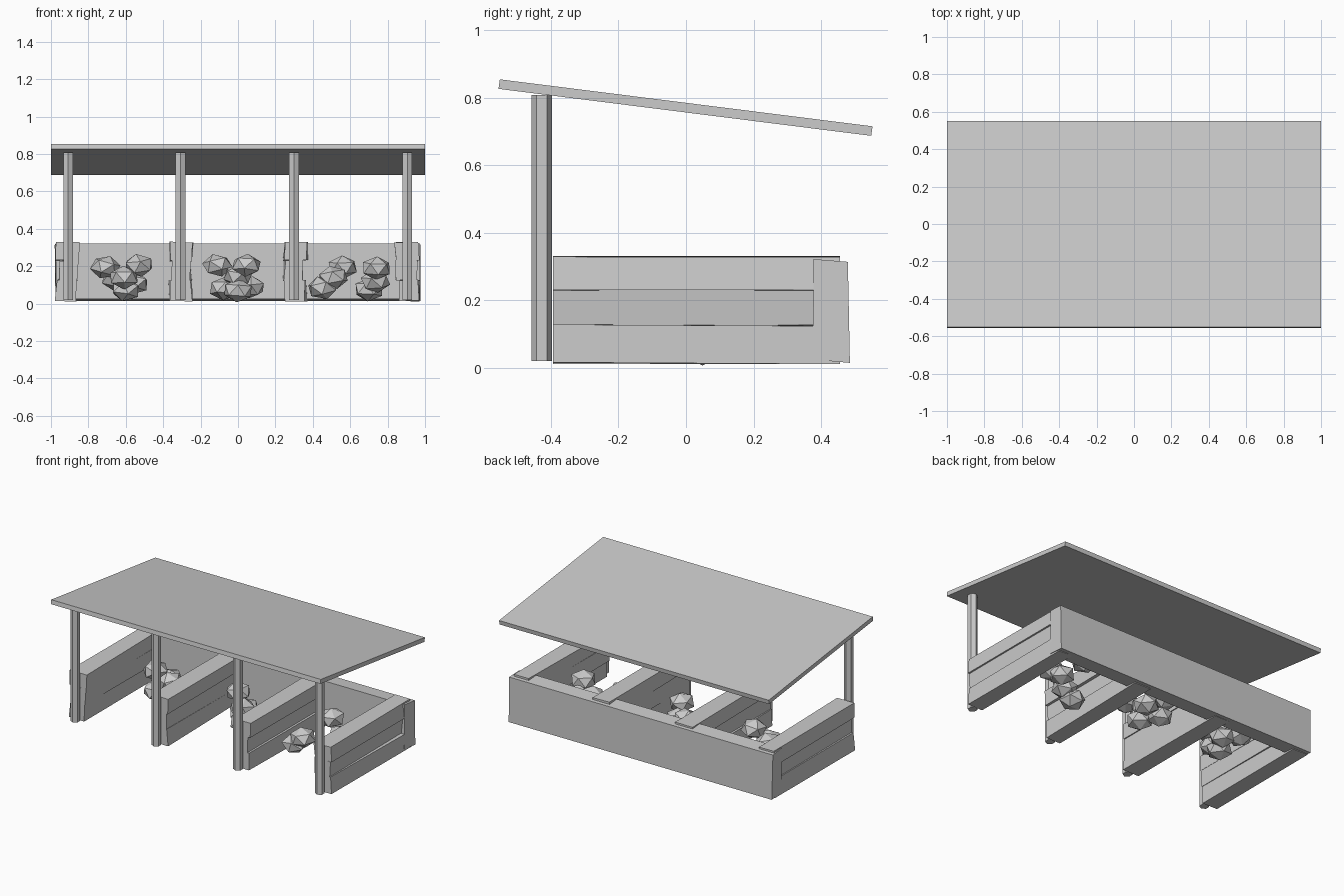
import bpy, bmesh, math, random
from mathutils import Vector, Euler

if "Cube" in bpy.data.objects:
    bpy.data.objects.remove(bpy.data.objects["Cube"])

rng = random.Random(4)


def finish(name, bm):
    bmesh.ops.recalc_face_normals(bm, faces=bm.faces[:])
    me = bpy.data.meshes.new(name)
    bm.to_mesh(me)
    bm.free()
    ob = bpy.data.objects.new(name, me)
    bpy.context.collection.objects.link(ob)
    return ob


def prism(name, front, back):
    """Solid between two matching point loops."""
    bm = bmesh.new()
    a = [bm.verts.new(p) for p in front]
    b = [bm.verts.new(p) for p in back]
    bm.faces.new(a)
    bm.faces.new(b[::-1])
    n = len(a)
    for i in range(n):
        bm.faces.new((a[i], b[i], b[(i + 1) % n], a[(i + 1) % n]))
    return finish(name, bm)


# Sloping roof slab
roof = [(-0.555, 0.826), (-0.551, 0.854), (0.552, 0.715), (0.548, 0.687)]
prism("roof", [(-1, y, z) for y, z in roof], [(1, y, z) for y, z in roof])

# Six-sided front posts
POST_X = (-0.908, -0.307, 0.299, 0.905)
for i, x in enumerate(POST_X):
    ring = [(x + 0.03 * math.cos(math.radians(30 + 60 * k)),
             -0.427 + 0.03 * math.sin(math.radians(30 + 60 * k))) for k in range(6)]
    prism(f"post_{i + 1}", [(px, py, 0.02) for px, py in ring],
          [(px, py, 0.808) for px, py in ring])

# Bay walls: three rough stacked timbers each
LEVELS = ((0.015, 0.126), (0.124, 0.231), (0.229, 0.329))
HALF = (0.056, 0.052, 0.06)


def timber_end(x, y, lo, hi, half):
    j = lambda s: rng.uniform(-s, s)
    return [(x - half + j(0.009), y, lo + j(0.004)), (x + half + j(0.009), y, lo + j(0.004)),
            (x + half + j(0.009), y, hi + j(0.003)), (x - half + j(0.009), y, hi + j(0.003))]


for i, x in enumerate((-0.913, -0.309, 0.301, 0.908)):
    for k, (lo, hi) in enumerate(LEVELS):
        shift = rng.uniform(-0.007, 0.007)
        prism(f"bay_wall_{i + 1}_timber_{k + 1}",
              timber_end(x + shift, -0.393, lo, hi, HALF[k]),
              timber_end(x + shift, 0.455, lo, hi, HALF[k]))

# Back wall beam
prism("back_wall",
      [(-0.972, 0.375, 0.025), (-0.976, 0.485, 0.015), (-0.98, 0.479, 0.314), (-0.975, 0.378, 0.322)],
      [(0.972, 0.375, 0.025), (0.976, 0.485, 0.015), (0.976, 0.479, 0.314), (0.972, 0.378, 0.322)])

# Heaped low-poly rocks in each bay
PILES = {
    "left": [(-0.71, 0.14, 0.195), (-0.53, 0.04, 0.205), (-0.65, 0.21, 0.13),
             (-0.60, 0.08, 0.075), (-0.555, 0.16, 0.11), (-0.61, 0.0, 0.14)],
    "middle": [(-0.11, 0.16, 0.205), (0.045, -0.02, 0.205), (-0.075, 0.15, 0.08),
               (0.065, 0.19, 0.09), (0.0, 0.05, 0.07), (0.0, 0.09, 0.15)],
    "right": [(0.56, 0.2, 0.195), (0.74, 0.03, 0.19), (0.51, -0.04, 0.14),
              (0.45, -0.04, 0.085), (0.70, 0.16, 0.075), (0.735, 0.1, 0.12)],
}
for pile, spots in PILES.items():
    for i, spot in enumerate(spots):
        bm = bmesh.new()
        bmesh.ops.create_icosphere(bm, subdivisions=1, radius=1)
        turn = Euler((rng.uniform(-0.3, 0.3), rng.uniform(-0.3, 0.3), rng.uniform(0, 6.28)))
        for v in bm.verts:
            c = v.co.copy()
            c.rotate(turn)
            v.co = Vector(spot) + Vector((c.x * 0.083, c.y * 0.083, c.z * 0.063))
        finish(f"rock_{pile}_{i + 1}", bm)
